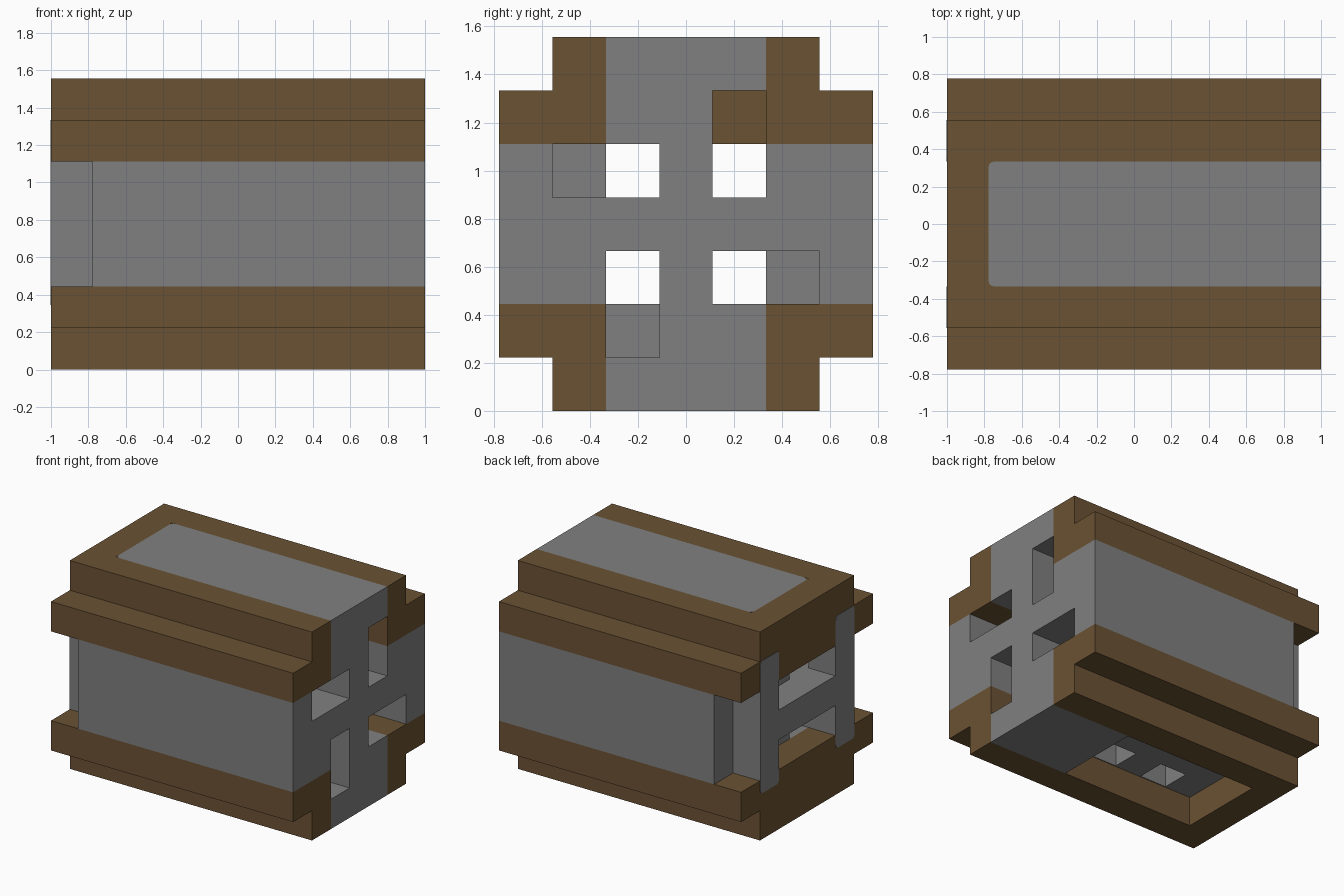
import bpy
import bmesh
from mathutils import Vector

default_cube = bpy.data.objects.get("Cube")
if default_cube:
    bpy.data.objects.remove(default_cube, do_unlink=True)

# The block is laid out on a grid of nine by seven by seven cells
CELL = 2 / 9
LENGTH, WIDTH = 9, 7


def make_material(name, colour):
    material = bpy.data.materials.new(name)
    material.use_nodes = True
    material.diffuse_color = (*colour, 1)
    shader = material.node_tree.nodes["Principled BSDF"]
    shader.inputs["Base Color"].default_value = (*colour, 1)
    shader.inputs["Roughness"].default_value = 0.9
    return material


stone = make_material("stone grey", (0.216, 0.216, 0.216))
wood = make_material("wood brown", (0.147, 0.084, 0.033))


def to_world(x, y, z):
    return Vector((x - LENGTH / 2, y - WIDTH / 2, z)) * CELL


def make_part(name, material, *boxes, round_edges=None):
    """Build one object from boxes given as (x range, y range, z range) in cells."""
    bm = bmesh.new()
    for spans in boxes:
        low = to_world(*(span[0] for span in spans))
        high = to_world(*(span[1] for span in spans))
        cube = bmesh.ops.create_cube(bm, size=1)
        for vert in cube["verts"]:
            vert.co = (low + high) / 2 + vert.co * (high - low)
    if round_edges:
        chosen = [e for e in bm.edges if round_edges(e)]
        bmesh.ops.bevel(bm, geom=chosen, offset=0.03, segments=4,
                        profile=0.5, affect="EDGES")
    mesh = bpy.data.meshes.new(name)
    bm.to_mesh(mesh)
    bm.free()
    mesh.materials.append(material)
    part = bpy.data.objects.new(name, mesh)
    bpy.context.collection.objects.link(part)
    return part


def flip(span):
    return (WIDTH - span[1], WIDTH - span[0])


full = (0, 9)
end = (0, 1)
body = (1, 9)
middle = (2, 5)
core = (3, 4)

# Stepped wooden beams along the four corners
for side in ("front", "back"):
    for level in ("lower", "upper"):
        fy = flip if side == "back" else tuple
        fz = flip if level == "upper" else tuple
        make_part(f"{side}_{level}_beam", wood,
                  (full, fy((1, 2)), fz((0, 2))),
                  (full, fy((0, 1)), fz((1, 2))))

# Wooden crosspieces at the open end
for level, height in (("lower", (0, 2)), ("upper", (5, 7))):
    make_part(f"{level}_crosspiece", wood, (end, middle, height))

# Stone posts and rail at the open end
for side, span in (("front", (1, 2)), ("back", (5, 6))):
    make_part(f"{side}_post", stone, (end, span, middle))
    make_part(f"{side}_post_strip", stone, ((-0.015, 0.015), span, (1.55, 6)),
              round_edges=lambda e: abs(e.verts[0].co.x - e.verts[1].co.x) > 0.001)
make_part("end_rail", stone, (end, middle, core))

# Stone core with pinwheel tunnels running lengthwise
make_part("core_web", stone, (body, (0, 7), core))
make_part("upper_core", stone,
          (body, (0, 1), (4, 5)),
          (body, core, (4, 5)),
          (body, (5, 7), (4, 5)),
          (body, (2, 4), (5, 6)))
make_part("lower_core", stone,
          (body, (0, 2), (2, 3)),
          (body, core, (2, 3)),
          (body, (6, 7), (2, 3)),
          (body, (3, 5), (1, 2)))

# Underside: solid foot, recess roof pierced by two shafts
make_part("underside_foot", stone, ((6, 9), middle, (0, 1)))
make_part("recess_roof", stone,
          *(((x, x + 1), (2, 3), (1, 2)) for x in (1, 3, 5)))
make_part("shaft_liner", stone,
          *(((x, x + 1), (2, 2.03), (1, 2)) for x in (2, 4)))

# Top panel with two rounded corners, and the wood that shows behind them
inner_end = to_world(1, 0, 0).x


def is_inner_corner(edge):
    a, b = (v.co for v in edge.verts)
    return abs(a.z - b.z) > 0.1 and abs(a.x - inner_end) < 0.001


make_part("top_panel", stone, (body, middle, (6, 7)), round_edges=is_inner_corner)
make_part("top_corner_backing", wood, ((1, 1.2), middle, (6.02, 6.99)))
